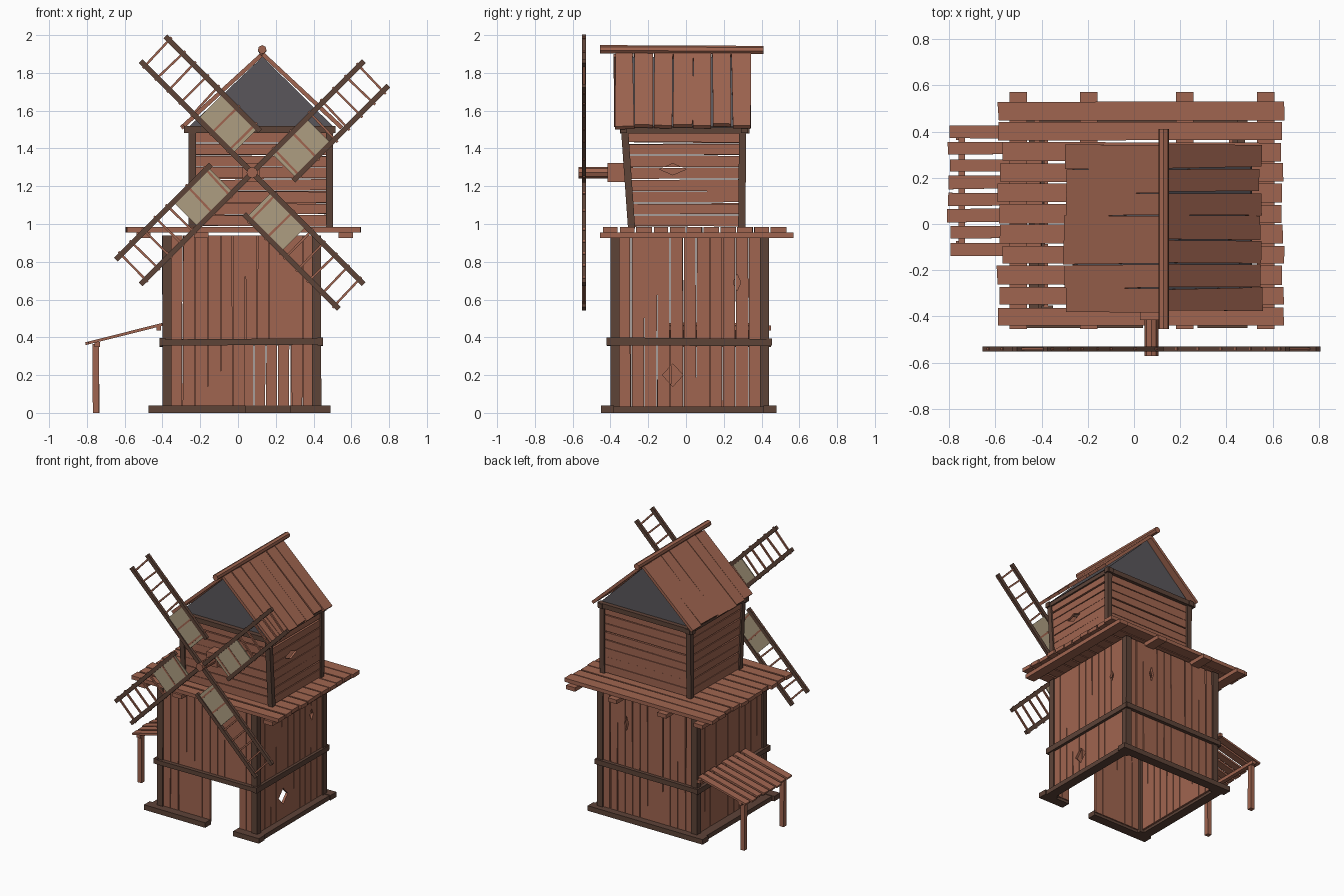
import bpy, bmesh, math, random
from mathutils import Vector, Matrix

random.seed(4)
if "Cube" in bpy.data.objects:
    bpy.data.objects.remove(bpy.data.objects["Cube"])

X, Y, Z = Vector((1, 0, 0)), Vector((0, 1, 0)), Vector((0, 0, 1))


def material(name, rgb):
    m = bpy.data.materials.new(name)
    m.use_nodes = True
    m.diffuse_color = (*rgb, 1)
    m.node_tree.nodes["Principled BSDF"].inputs["Base Color"].default_value = (*rgb, 1)
    return m


WOOD = material("red_brown_wood", (0.35, 0.13, 0.08))
DARK = material("dark_wood", (0.11, 0.056, 0.039))
CLOTH = material("sail_cloth", (0.42, 0.34, 0.22))
GREY = material("grey_gable", (0.1, 0.094, 0.105))


def rnd(amount):
    return random.uniform(-amount, amount)


def beam(bm, a, b, side, width, thick, jitter=0.0, end_jitter=0.0):
    """Add a straight timber from a to b with slightly uneven ends."""
    a, b = Vector(a), Vector(b)
    along = (b - a).normalized()
    normal = along.cross(side)
    rings = []
    for end in (a, b):
        ring, trim = [], rnd(end_jitter)
        for s in (-1, 1):
            corner = end + side * (s * width / 2 + rnd(jitter)) + along * (trim + rnd(end_jitter / 4))
            ring += [bm.verts.new(corner + normal * (k * s * thick / 2)) for k in (-1, 1)]
        rings.append(ring)
    p, q = rings
    bm.faces.new(p)
    bm.faces.new(q)
    for i in range(4):
        j = (i + 1) % 4
        bm.faces.new((p[i], p[j], q[j], q[i]))


def finish(bm, name, mat):
    bmesh.ops.recalc_face_normals(bm, faces=bm.faces)
    mesh = bpy.data.meshes.new(name)
    bm.to_mesh(mesh)
    bm.free()
    mesh.materials.append(mat)
    ob = bpy.data.objects.new(name, mesh)
    bpy.context.collection.objects.link(ob)
    return ob


def timbers(name, mat, specs):
    bm = bmesh.new()
    for spec in specs:
        beam(bm, *spec)
    return finish(bm, name, mat)


def rod(name, a, b, radius, sides, mat):
    a, b = Vector(a), Vector(b)
    bm = bmesh.new()
    turn = (b - a).to_track_quat('Z', 'Y').to_matrix().to_4x4()
    bmesh.ops.create_cone(bm, cap_ends=True, segments=sides, radius1=radius, radius2=radius,
                          depth=(b - a).length, matrix=Matrix.Translation((a + b) / 2) @ turn)
    return finish(bm, name, mat)


def rows(start, stop, count):
    """Centres and pitch of evenly spaced planks."""
    pitch = (stop - start) / count
    return [(start + pitch * (i + 0.5), pitch) for i in range(count)]


# Lower tower: upright plank walls, with a doorway in the front
LEFT, RIGHT, FRONT, BACK = -0.38, 0.42, -0.38, 0.42
front = [((x, FRONT, low), (x, FRONT, 0.94), X, p - 0.004, 0.018, 0.003)
         for start, stop, n, low in ((-0.36, 0.04, 6, 0.02), (0.04, 0.285, 4, 0.37), (0.285, 0.4, 2, 0.02))
         for x, p in rows(start, stop, n)]
timbers("front_wall", WOOD, front)
back_wall = timbers("back_wall", WOOD, [
    ((x, BACK, 0.02), (x, BACK, 0.94), X, p - 0.006, 0.018, 0.004) for x, p in rows(-0.36, 0.4, 12)])
side_walls = []
for name, x in (("right_wall", LEFT), ("left_wall", RIGHT)):
    side_walls.append(timbers(name, WOOD, [
        ((x, y, 0.02), (x, y, 0.94), Y, p - 0.004, 0.018, 0.003) for y, p in rows(-0.36, 0.4, 11)]))

# Lower tower: corner posts, belt and foundation
timbers("tower_posts", DARK, [((x, y, 0), (x, y, 0.94), X, 0.048, 0.048, 0.002)
                              for x in (-0.376, 0.416) for y in (-0.376, 0.416)])
belt = [((-0.415, y, 0.372), (0.448, y, 0.378), Z, 0.038, 0.03, 0.003) for y in (-0.404, 0.44)]
belt += [((x, -0.42, 0.378), (x, 0.45, 0.37), Z, 0.038, 0.03, 0.003) for x in (-0.4, 0.435)]
timbers("belt_beams", DARK, belt)
base = [((-0.475, -0.415, 0.019), (0.04, -0.415, 0.019), Y, 0.07, 0.038),
        ((0.275, -0.415, 0.019), (0.49, -0.415, 0.019), Y, 0.07, 0.038),
        ((-0.475, 0.445, 0.019), (0.49, 0.445, 0.019), Y, 0.07, 0.038)]
base += [((x, -0.45, 0.017), (x, 0.48, 0.017), X, 0.07, 0.034) for x in (-0.42, 0.445)]
timbers("foundation_beams", DARK, base)

# Platform between tower and cabin
timbers("platform_joists", WOOD, [((x, -0.455, 0.94), (x, 0.57, 0.94), X, 0.075, 0.03)
                                  for x in (-0.5, -0.195, 0.22, 0.57)])
timbers("platform_boards", WOOD, [
    ((-0.58, y, 0.97), (0.642, y, 0.97), Y, p - 0.009, 0.028, 0.003, 0.012)
    for y, p in rows(-0.445, 0.535, 11)])


# Cabin: level planks on four sides, the front leaning slightly forward
def lean(z):
    return -0.29 - 0.035 * (z - 0.98) / 0.52


levels = rows(0.985, 1.49, 8)
timbers("cabin_front", WOOD, [((-0.24, lean(z), z), (0.485, lean(z), z), Z, p - 0.006, 0.016, 0.004)
                              for z, p in levels])
timbers("cabin_back", WOOD, [((-0.24, 0.295, z), (0.485, 0.295, z), Z, p - 0.005, 0.016, 0.004)
                             for z, p in levels])
cabin_sides = [timbers(name, WOOD, [((x, lean(z), z), (x, 0.295, z), Z, p - 0.006, 0.016, 0.004)
                                    for z, p in levels])
               for name, x in (("cabin_right", -0.242), ("cabin_left", 0.485))]
timbers("cabin_posts", DARK, [((x, y, 0.975), (x, y2, 1.5), X, 0.038, 0.038)
                              for x in (-0.242, 0.485) for y, y2 in ((-0.288, -0.325), (0.295, 0.3))])
plate = [((-0.285, y, 1.5), (0.515, y, 1.5), Z, 0.036, 0.036) for y in (-0.33, 0.31)]
plate += [((x, -0.35, 1.498), (x, 0.335, 1.498), Z, 0.036, 0.036) for x in (-0.245, 0.488)]
timbers("cabin_top_beams", DARK, plate)

# Gables and plank roof
bm = bmesh.new()
tri = [bm.verts.new((x, -0.31, z)) for x, z in ((-0.265, 1.51), (0.51, 1.51), (0.13, 1.885))]
face = bm.faces.new(tri)
move = bmesh.ops.extrude_face_region(bm, geom=[face])
bmesh.ops.translate(bm, vec=(0, 0.605, 0), verts=[v for v in move["geom"] if isinstance(v, bmesh.types.BMVert)])
finish(bm, "gables", GREY)
for name, eave in (("roof_right", -0.29), ("roof_left", 0.54)):
    timbers(name, WOOD, [((0.13, y, 1.9), (eave, y, 1.518), Y, p - 0.003, 0.022, 0.006, 0.012)
                         for y, p in rows(-0.38, 0.345, 7)])
rod("ridge_pole", (0.128, -0.455, 1.924), (0.128, 0.41, 1.92), 0.023, 7, WOOD)

# Axle and its bearing
HUB = Vector((0.075, -0.54, 1.272))
rod("axle", (HUB.x, -0.57, HUB.z), (HUB.x, -0.28, HUB.z), 0.03, 8, WOOD)
timbers("axle_bearing", WOOD, [((0.07, -0.415, 1.272), (0.07, -0.3, 1.272), X, 0.09, 0.1)])

# Four sails, each a long spar through the hub and a shorter outer rail
rails, rungs, cloths = [], [], []
for k in range(4):
    angle = math.radians(45 + 90 * k)
    out = Vector((math.cos(angle), 0, math.sin(angle)))
    across = Vector((out.z, 0, -out.x))

    def at(r, w):
        return HUB + out * r + across * w

    rails += [(at(0, 0), at(0.835, 0), across, 0.028, 0.022),
              (at(0.125, 0.185), at(0.835, 0.185), across, 0.028, 0.022)]
    rungs += [(at(r, -0.018), at(r + rnd(0.01), 0.205), out, 0.012, 0.012)
              for r in (0.17, 0.3, 0.44, 0.53, 0.62, 0.71, 0.8)]
    cloths.append((at(0.145, 0.093), at(0.405, 0.093), across, 0.165, 0.008))
timbers("sail_rails", DARK, rails)
timbers("sail_rungs", WOOD, rungs)
timbers("sail_cloths", CLOTH, cloths)

# Lean-to shelter on the right side
timbers("shelter_roof", WOOD, [((-0.8, y, 0.368), (-0.395, y, 0.47), Y, p - 0.018, 0.015, 0.004, 0.008)
                               for y, p in rows(-0.145, 0.435, 8)])
timbers("shelter_beams", WOOD, [((-0.745, -0.13, 0.362), (-0.745, 0.42, 0.362), X, 0.03, 0.025),
                                ((-0.42, -0.14, 0.45), (-0.42, 0.45, 0.45), X, 0.025, 0.025)])
timbers("shelter_posts", WOOD, [((-0.752, y, 0), (-0.752, y, 0.365), X, 0.034, 0.034, 0.002)
                                for y in (-0.09, 0.38)])

# Broken holes in the planks, cut by diamond shapes
bm = bmesh.new()
for centre, tall, wide, axis in (((RIGHT, -0.07, 0.2), 0.12, 0.11, Y), ((RIGHT, 0.27, 0.69), 0.09, 0.04, Y),
                                 ((0.485, -0.07, 1.29), 0.06, 0.14, Y), ((0.2, BACK, 0.72), 0.12, 0.035, X)):
    centre, depth = Vector(centre), axis.cross(Z) * 0.03
    loops = [[bm.verts.new(centre + d + o) for o in (Z * tall / 2, axis * wide / 2, -Z * tall / 2, -axis * wide / 2)]
             for d in (depth, -depth)]
    bm.faces.new(loops[0])
    bm.faces.new(loops[1])
    for i in range(4):
        j = (i + 1) % 4
        bm.faces.new((loops[0][i], loops[0][j], loops[1][j], loops[1][i]))
cutter = finish(bm, "hole_cutter", WOOD)
cutter.hide_render = True
cutter.hide_set(True)
for wall in (side_walls[1], cabin_sides[1], back_wall):
    mod = wall.modifiers.new("holes", 'BOOLEAN')
    mod.operation = 'DIFFERENCE'
    mod.solver = 'EXACT'
    mod.use_self = True
    mod.object = cutter
